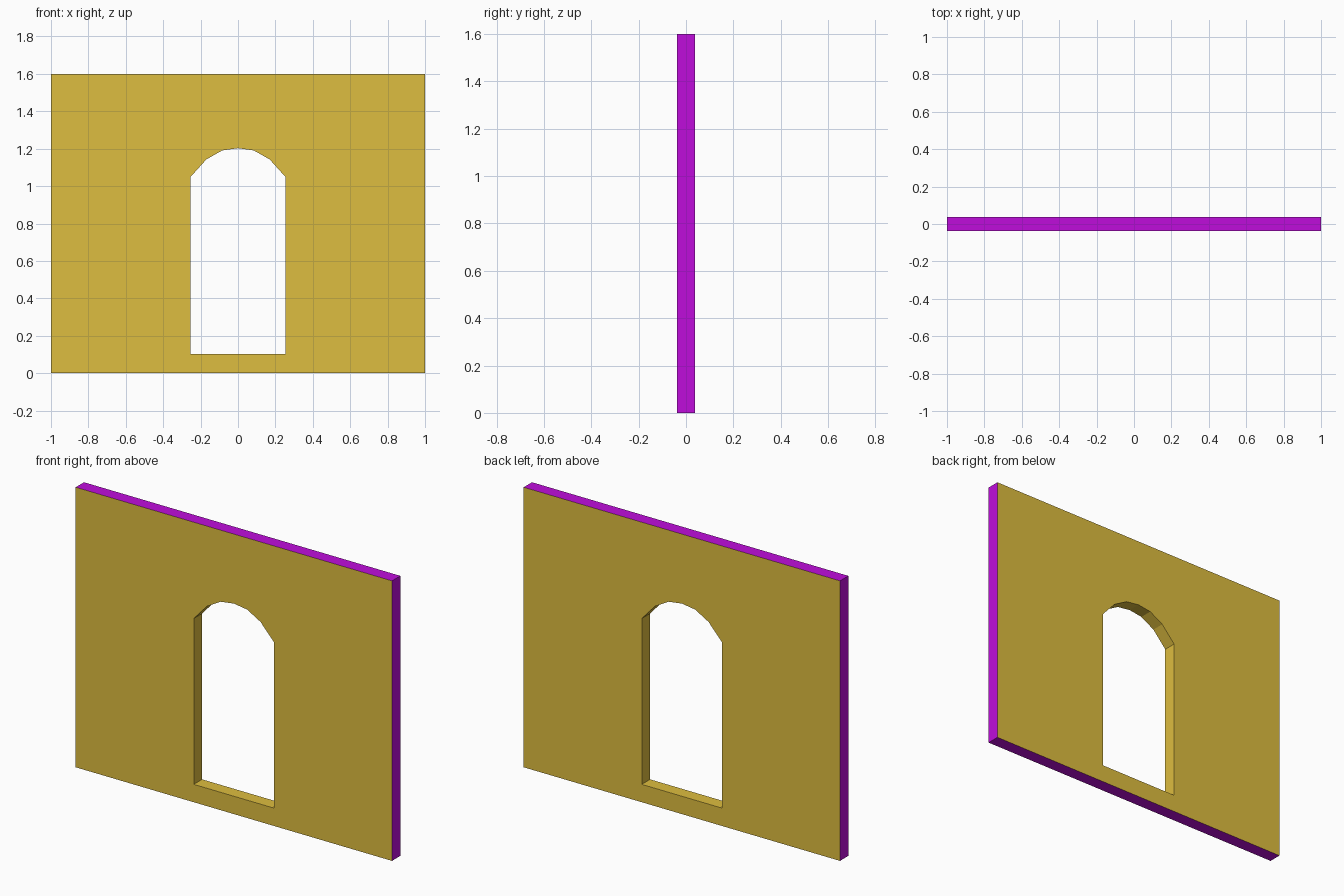
import bpy, bmesh

if "Cube" in bpy.data.objects:
    bpy.data.objects.remove(bpy.data.objects["Cube"])

W, H, T = 1.0, 1.6, 0.075


def material(name, color):
    m = bpy.data.materials.new(name)
    m.diffuse_color = (*color, 1)
    m.use_nodes = True
    m.node_tree.nodes["Principled BSDF"].inputs["Base Color"].default_value = m.diffuse_color
    return m


def add_loop(bm, pts):
    vs = [bm.verts.new((x, -T / 2, z)) for x, z in pts]
    return [bm.edges.new((a, b)) for a, b in zip(vs, vs[1:] + vs[:1])]


# Wall outline and the arched opening (right half mirrored to the left)
outline = [(-W, 0), (W, 0), (W, H), (-W, H)]
half = [(0.253, 0.102), (0.253, 1.05), (0.169, 1.143), (0.084, 1.191)]
arch = half + [(0, 1.203)] + [(-x, z) for x, z in reversed(half)]

# Fill between the loops, then extrude through the wall thickness
bm = bmesh.new()
edges = add_loop(bm, outline) + add_loop(bm, arch)
bmesh.ops.triangle_fill(bm, edges=edges, use_beauty=True, normal=(0, -1, 0))
ext = bmesh.ops.extrude_face_region(bm, geom=bm.faces[:], use_keep_orig=True)
verts = [g for g in ext["geom"] if isinstance(g, bmesh.types.BMVert)]
bmesh.ops.translate(bm, verts=verts, vec=(0, T, 0))
bmesh.ops.recalc_face_normals(bm, faces=bm.faces[:])

# Outer rim faces take the second colour
for f in bm.faces:
    c = f.calc_center_median()
    on_rim = abs(c.x) > W - 1e-4 or c.z < 1e-4 or c.z > H - 1e-4
    f.material_index = 1 if on_rim else 0

mesh = bpy.data.meshes.new("wall_with_arched_doorway")
bm.to_mesh(mesh)
bm.free()
mesh.materials.append(material("wall_yellow", (0.73, 0.51, 0.05)))
mesh.materials.append(material("rim_purple", (0.52, 0.004, 0.71)))
wall = bpy.data.objects.new("wall_with_arched_doorway", mesh)
bpy.context.collection.objects.link(wall)
